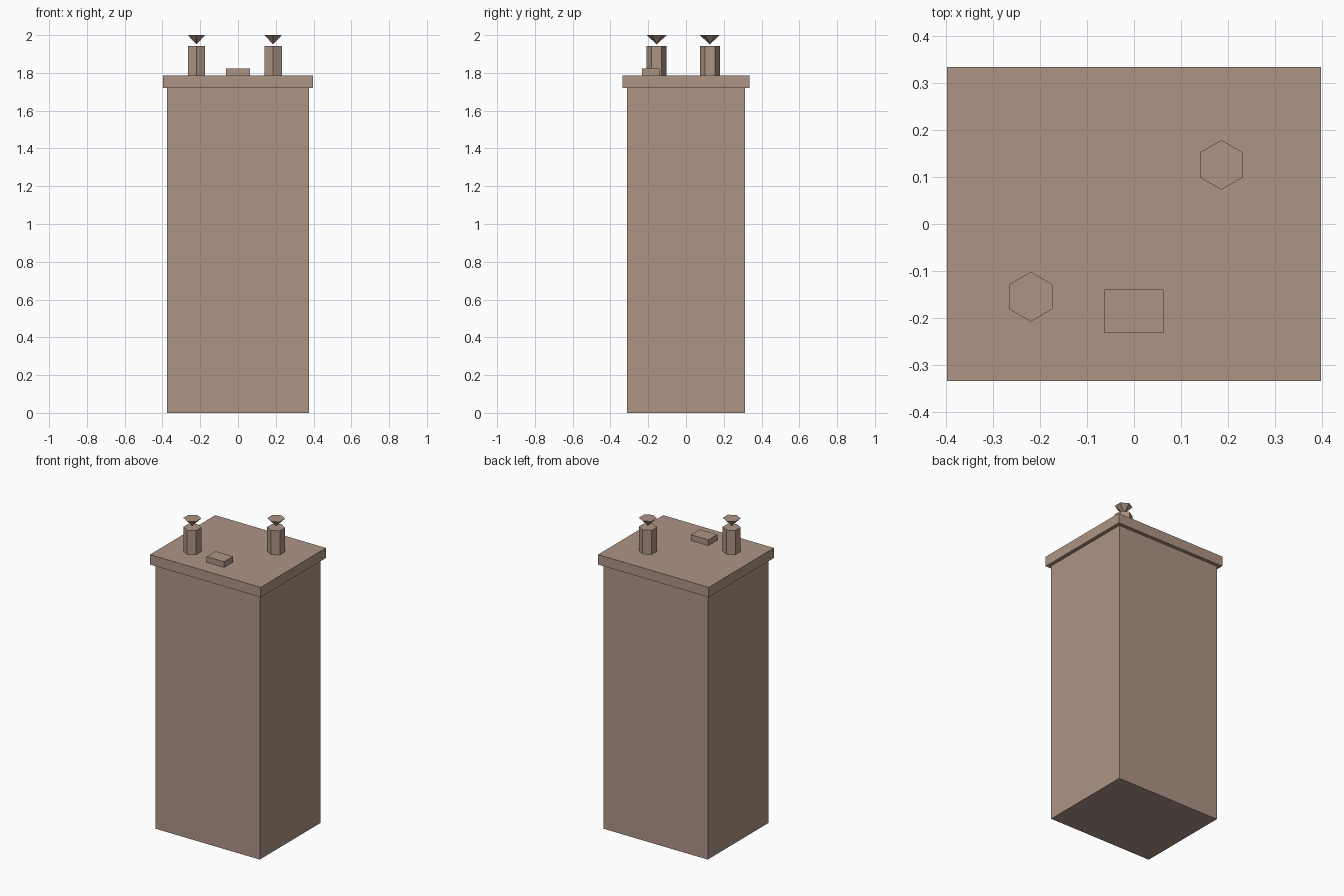
import bpy
import math

if "Cube" in bpy.data.objects:
    bpy.data.objects.remove(bpy.data.objects["Cube"], do_unlink=True)

# Single flat clay colour
clay = bpy.data.materials.new("clay_brown")
clay.use_nodes = True
colour = (0.42, 0.295, 0.235, 1)
clay.diffuse_color = colour
clay.node_tree.nodes["Principled BSDF"].inputs["Base Color"].default_value = colour


def finish(name):
    obj = bpy.context.object
    obj.name = name
    obj.data.materials.append(clay)
    return obj


def box(name, x, y, width, depth, bottom, top):
    bpy.ops.mesh.primitive_cube_add(size=1, location=(x, y, (bottom + top) / 2))
    obj = finish(name)
    obj.scale = (width, depth, top - bottom)
    bpy.ops.object.transform_apply(location=False, rotation=False, scale=True)


def hex_part(name, x, y, lower_radius, upper_radius, bottom, top):
    # Hexagon with corners pointing front and back
    bpy.ops.mesh.primitive_cone_add(
        vertices=6, radius1=lower_radius, radius2=upper_radius,
        depth=top - bottom, location=(x, y, (bottom + top) / 2))
    finish(name)


# Tall body, overhanging lid and small block on the lid
box("body", 0, 0, 0.75, 0.624, 0, 1.72)
box("lid", 0, 0, 0.796, 0.67, 1.72, 1.785)
box("lid_block", 0, -0.186, 0.126, 0.092, 1.785, 1.822)

# Chimneys, each with an upturned cone cap
RADIUS = 0.053
for side, x, y in (("right", -0.22, -0.155), ("left", 0.186, 0.126)):
    hex_part(side + "_chimney", x, y, RADIUS, RADIUS, 1.785, 1.942)
    hex_part(side + "_chimney_cap", x, y, 0, RADIUS, 1.951, 2.0)
